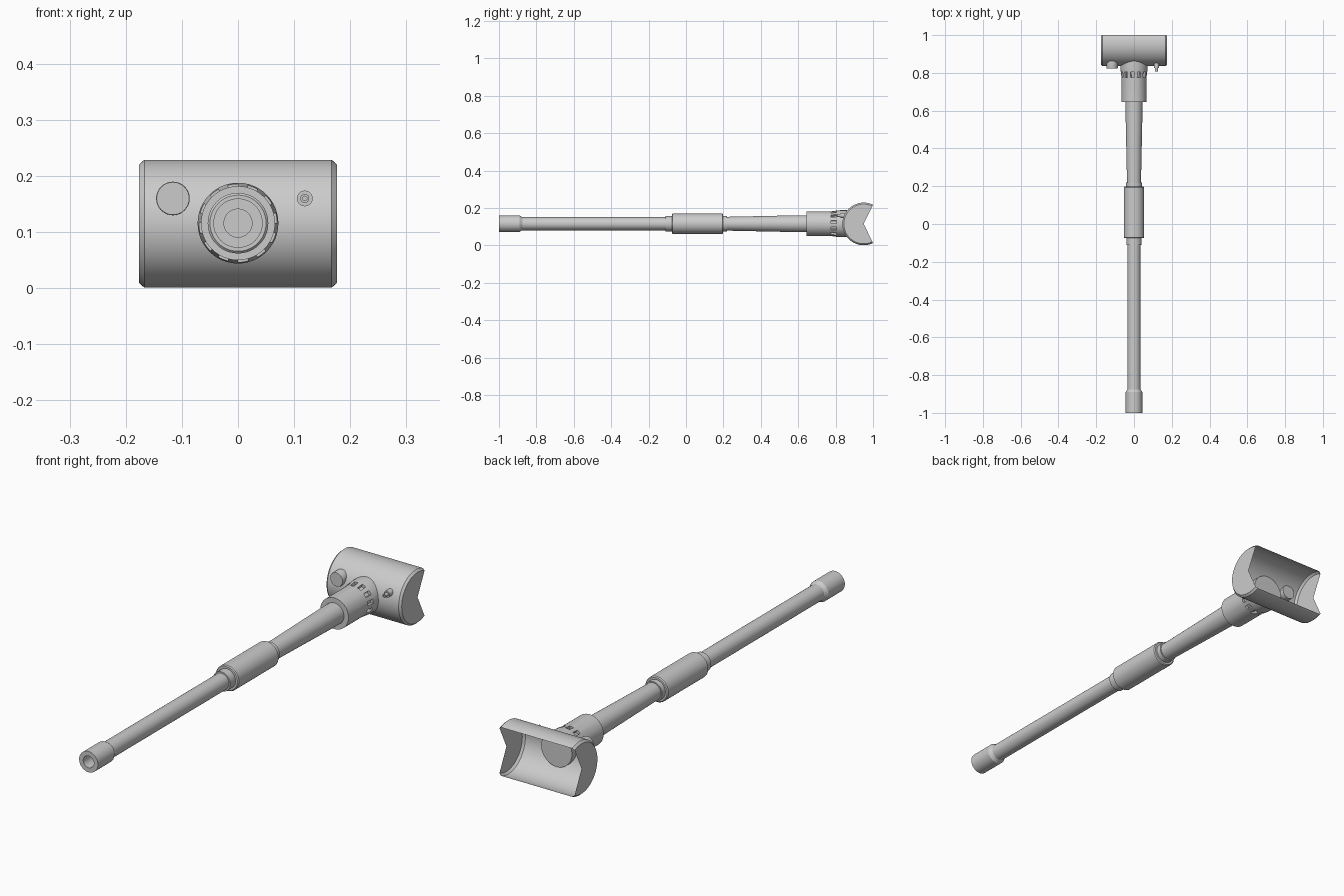
import bpy, bmesh, math
from mathutils import Vector

if "Cube" in bpy.data.objects:
    bpy.data.objects.remove(bpy.data.objects["Cube"])

grey = bpy.data.materials.new("light grey metal")
grey.diffuse_color = (0.6, 0.6, 0.6, 1)
grey.use_nodes = True
grey.node_tree.nodes["Principled BSDF"].inputs["Base Color"].default_value = grey.diffuse_color


def finish(name, bm):
    bmesh.ops.remove_doubles(bm, verts=bm.verts, dist=1e-5)
    me = bpy.data.meshes.new(name)
    bm.to_mesh(me)
    bm.free()
    me.materials.append(grey)
    ob = bpy.data.objects.new(name, me)
    bpy.context.collection.objects.link(ob)
    bpy.context.view_layer.objects.active = ob
    ob.select_set(True)
    bpy.ops.object.shade_smooth_by_angle(angle=math.radians(30))
    ob.select_set(False)
    return ob


def lathe(profile, point, start=0, sweep=2 * math.pi, n=48):
    """Sweep (position, radius) pairs around an axis; point() places them."""
    bm = bmesh.new()
    rows = []
    for i in range(n + 1):
        a = start + sweep * i / n
        rows.append([bm.verts.new(point(p, r, a)) for p, r in profile])
    for A, B in zip(rows, rows[1:]):
        for j in range(len(profile) - 1):
            bm.faces.new((A[j], A[j + 1], B[j + 1], B[j]))
    bmesh.ops.remove_doubles(bm, verts=bm.verts, dist=1e-5)
    bmesh.ops.dissolve_degenerate(bm, edges=bm.edges, dist=1e-6)
    bmesh.ops.recalc_face_normals(bm, faces=bm.faces)
    return bm


def along_y(x, z):
    return lambda y, r, a: (x + r * math.cos(a), y, z + r * math.sin(a))


GUN_Z = 0.116
gun_axis = along_y(0, GUN_Z)

# Barrel with muzzle collar, bore and bands
finish("barrel", lathe([
    (-0.93, 0), (-0.93, 0.025), (-1.0, 0.025), (-1.0, 0.044), (-0.89, 0.044),
    (-0.875, 0.035), (-0.11, 0.035), (-0.11, 0.041), (-0.06, 0.041),
    (-0.06, 0.035), (0.18, 0.035), (0.18, 0.042), (0.22, 0.042),
    (0.22, 0.037), (0.60, 0.045), (0.66, 0.045), (0.66, 0)], gun_axis))

# Thick sleeve at mid barrel
finish("mid_sleeve", lathe([
    (-0.075, 0), (-0.075, 0.05), (-0.071, 0.054), (0.194, 0.054),
    (0.198, 0.05), (0.198, 0)], gun_axis))

# Base collar, with a ring of square pockets
bm = lathe([
    (0.645, 0), (0.645, 0.066), (0.775, 0.066), (0.805, 0.070),
    (0.825, 0.072), (0.866, 0.072), (0.866, 0)], gun_axis)
bm.faces.ensure_lookup_table()
pockets = []
for f in bm.faces:
    c = f.calc_center_median()
    if 0.78 < c.y < 0.80:
        k = int((math.atan2(c.z - GUN_Z, c.x) % (2 * math.pi)) / (2 * math.pi) * 48)
        if k % 4 in (0, 1):
            pockets.append(f)
res = bmesh.ops.extrude_face_region(bm, geom=pockets)
for v in [g for g in res["geom"] if isinstance(g, bmesh.types.BMVert)]:
    d = Vector((v.co.x, 0, v.co.z - GUN_Z))
    v.co -= d.normalized() * 0.012
bmesh.ops.delete(bm, geom=[f for f in pockets if f.is_valid], context='FACES')
finish("base_collar", bm)

# Curved shield: thin shell with V-notched ends, open at the back
half = math.radians(64)
finish("curved_shield", lathe(
    [(-0.176, 0), (-0.176, 0.106), (-0.167, 0.114), (0.167, 0.114),
     (0.176, 0.106), (0.176, 0)],
    lambda x, r, a: (x, 0.95 + r * math.cos(a), 0.115 + r * math.sin(a)),
    start=half, sweep=2 * (math.pi - half)))

# Sight housing on the left of the shield
finish("sight_housing", lathe(
    [(0.824, 0), (0.824, 0.029), (0.827, 0.030), (0.862, 0.030), (0.862, 0)],
    along_y(-0.116, 0.16), n=32))

# Small secondary barrel on the right of the shield
finish("small_barrel", lathe(
    [(0.825, 0), (0.825, 0.004), (0.808, 0.004), (0.808, 0.008),
     (0.825, 0.008), (0.825, 0.014), (0.852, 0.014), (0.852, 0)],
    along_y(0.119, 0.16), n=24))
